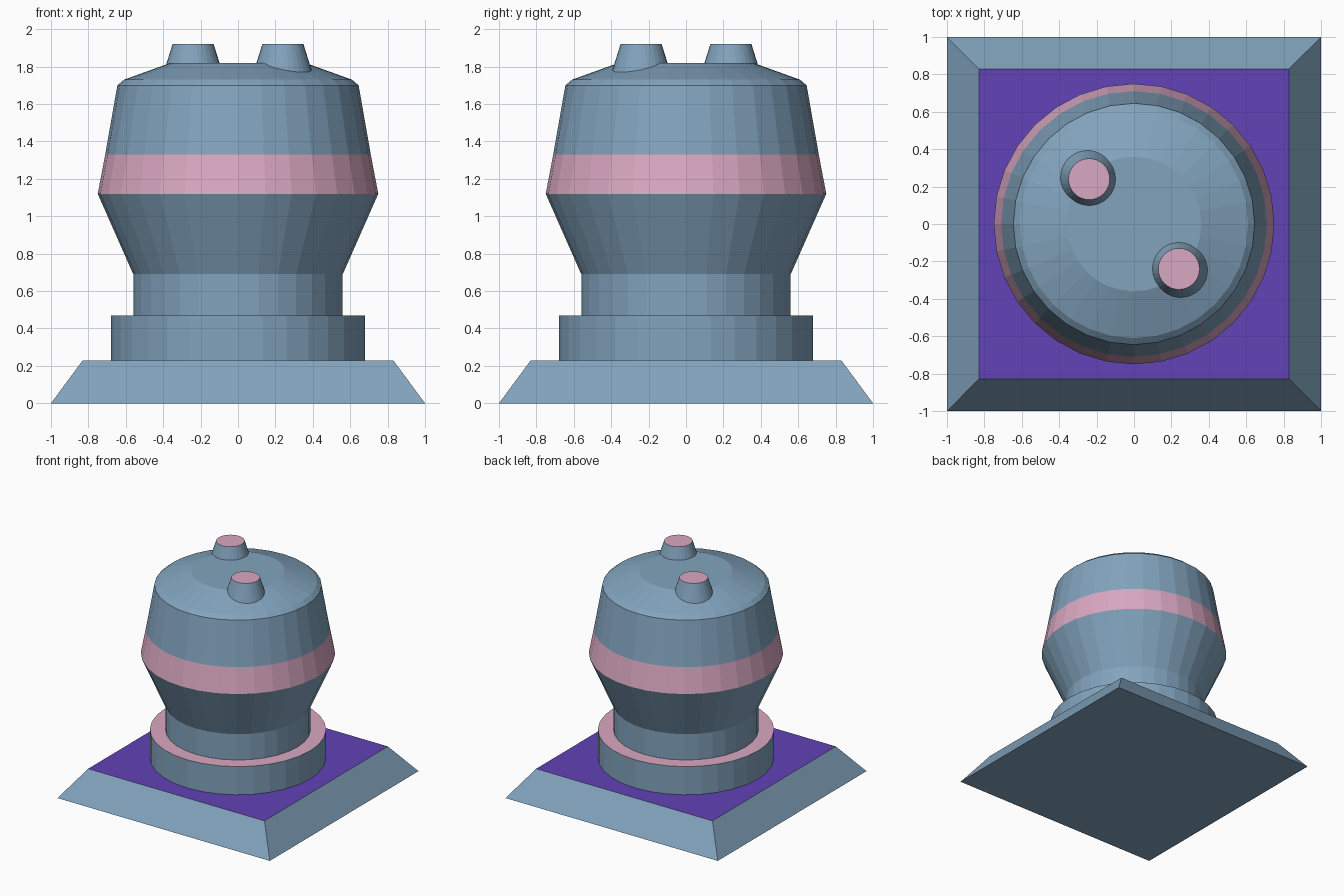
import bpy, bmesh, math

cube = bpy.data.objects.get("Cube")
if cube:
    bpy.data.objects.remove(cube, do_unlink=True)


def material(name, rgb):
    m = bpy.data.materials.new(name)
    m.use_nodes = True
    m.diffuse_color = (*rgb, 1)
    m.node_tree.nodes["Principled BSDF"].inputs["Base Color"].default_value = (*rgb, 1)
    return m


BLUE = material("steel_blue", (0.223, 0.367, 0.509))
PINK = material("soft_pink", (0.701, 0.392, 0.539))
PURPLE = material("deep_purple", (0.122, 0.054, 0.474))


def turned(name, profile, sides, mats, pick, spot=(0, 0), turn=0.0):
    """Closed solid turned from (radius, height) points; pick(centre, normal) gives the colour."""
    bm = bmesh.new()
    rings = []
    for r, z in profile:
        angles = [turn + math.tau * i / sides for i in range(sides)]
        rings.append([bm.verts.new((r * math.cos(a), r * math.sin(a), z)) for a in angles])
    for low, high in zip(rings, rings[1:]):
        for i in range(sides):
            j = (i + 1) % sides
            bm.faces.new((low[i], low[j], high[j], high[i]))
    bm.faces.new(rings[0][::-1])
    bm.faces.new(rings[-1])
    bm.normal_update()
    for f in bm.faces:
        f.material_index = pick(f.calc_center_median(), f.normal)
    mesh = bpy.data.meshes.new(name)
    bm.to_mesh(mesh)
    bm.free()
    for m in mats:
        mesh.materials.append(m)
    obj = bpy.data.objects.new(name, mesh)
    obj.location = (*spot, 0)
    bpy.context.collection.objects.link(obj)
    return obj


def top_only(centre, normal):
    return int(normal.z > 0.99)


# Square sloping plinth with a coloured top
root2 = math.sqrt(2)
turned("plinth", [(root2, 0), (0.83 * root2, 0.23)], 4, [BLUE, PURPLE], top_only, turn=math.pi / 4)

# Collar with a pink rim, and the neck rising from it
turned("collar", [(0.68, 0.23), (0.68, 0.47)], 32, [BLUE, PINK], top_only)
turned("neck", [(0.56, 0.47), (0.56, 0.7)], 32, [BLUE], lambda c, n: 0)

# Flared body with a pink band and a shallow domed lid
body = [(0.56, 0.69), (0.75, 1.12), (0.71, 1.33), (0.645, 1.70), (0.61, 1.73), (0.36, 1.82)]
turned("body", body, 32, [BLUE, PINK], lambda c, n: int(1.12 < c.z < 1.33))

# Two tapered knobs on opposite sides of the lid
for side, name in ((-1, "back_right_knob"), (1, "front_left_knob")):
    turned(name, [(0.16, 1.76), (0.11, 1.92)], 32, [BLUE, PINK], top_only,
           spot=(0.24 * side, -0.24 * side))
